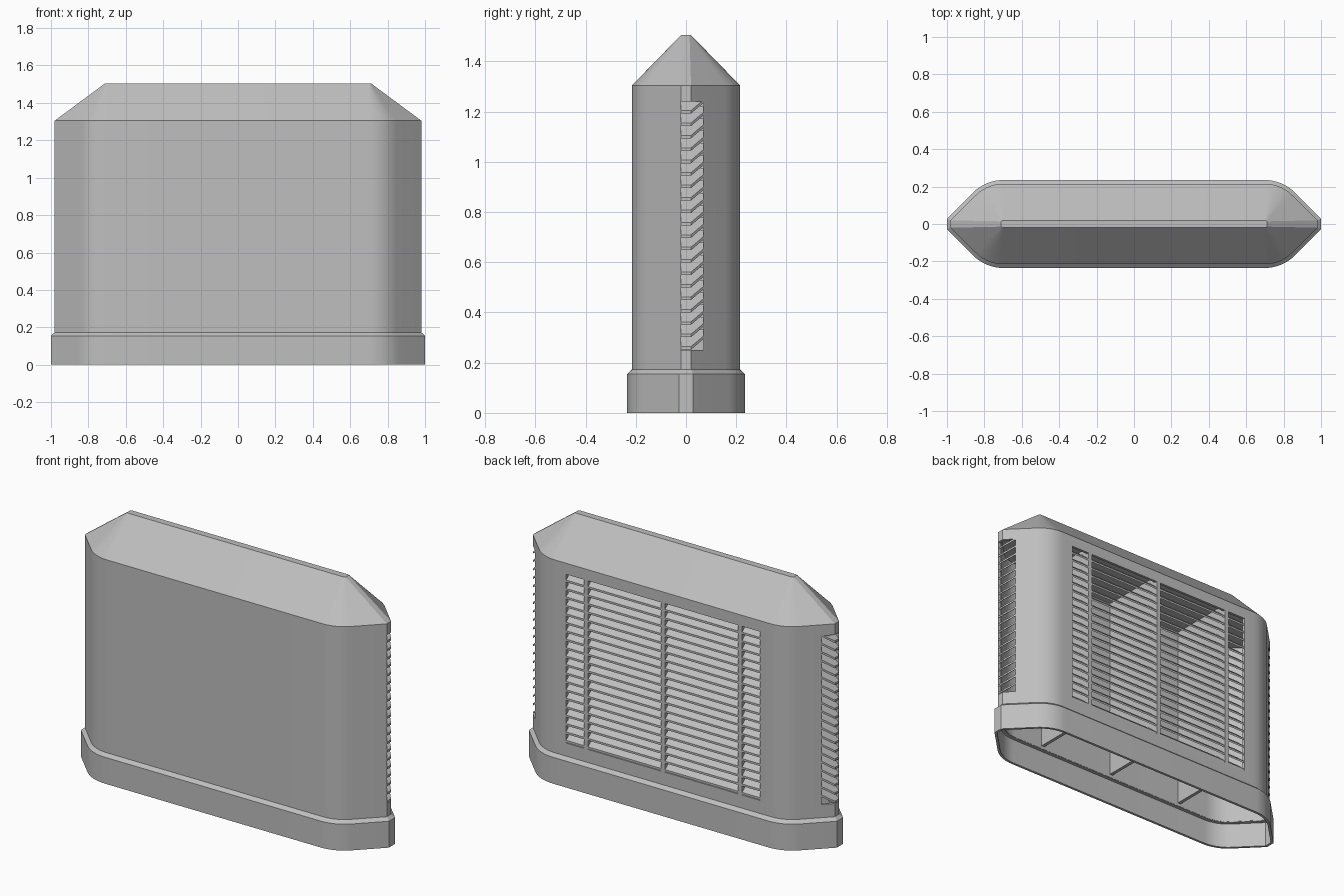
import bpy, bmesh, math

cube = bpy.data.objects.get("Cube")
if cube:
    bpy.data.objects.remove(cube, do_unlink=True)

grey = bpy.data.materials.new("warm_grey_metal")
grey.use_nodes = True
COLOUR = (0.52, 0.52, 0.52, 1)
grey.diffuse_color = COLOUR
grey.node_tree.nodes["Principled BSDF"].inputs["Base Color"].default_value = COLOUR

WIN_LOW, WIN_HIGH, SLATS = 0.25, 1.24, 20
PITCH = (WIN_HIGH - WIN_LOW) / SLATS
WIN_HALF = 0.63
WALL_Y = 0.215


def finish(bm, name):
    bmesh.ops.recalc_face_normals(bm, faces=bm.faces)
    mesh = bpy.data.meshes.new(name)
    bm.to_mesh(mesh)
    bm.free()
    mesh.materials.append(grey)
    obj = bpy.data.objects.new(name, mesh)
    bpy.context.collection.objects.link(obj)
    return obj


def footprint(offset, tip=None):
    """Long six-sided outline with rounded shoulders, grown by offset."""
    cx, cy, radius = 0.70, 0.01, 0.205 + offset
    tip = tip or 0.98 + offset
    tip_y = cx + cy + math.sqrt(2) * radius - tip
    quarter = [(tip, tip_y)]
    for i in range(9):
        a = math.radians(45 + 45 * i / 8)
        quarter.append((cx + radius * math.cos(a), cy + radius * math.sin(a)))
    half = quarter + [(-x, y) for x, y in reversed(quarter)]
    return half + [(-x, -y) for x, y in half]


def loft(name, rings, closed):
    """Skin a list of (outline, height) rings; close as a tube loop or cap it."""
    bm = bmesh.new()
    loops = [[bm.verts.new((x, y, z)) for x, y in pts] for pts, z in rings]
    pairs = list(zip(loops, loops[1:]))
    if closed:
        pairs.append((loops[-1], loops[0]))
    else:
        bm.faces.new(loops[0])
        bm.faces.new(loops[-1])
    n = len(loops[0])
    for a, b in pairs:
        for i in range(n):
            j = (i + 1) % n
            bm.faces.new((a[i], a[j], b[j], b[i]))
    return finish(bm, name)


def add_prism(bm, outline, height, thick):
    """Extruded outline whose height may vary from point to point."""
    low = [bm.verts.new((x, y, height(x, y))) for x, y in outline]
    top = [bm.verts.new((x, y, height(x, y) + thick)) for x, y in outline]
    bm.faces.new(low)
    bm.faces.new(top)
    n = len(low)
    for i in range(n):
        j = (i + 1) % n
        bm.faces.new((low[i], low[j], top[j], top[i]))


def box(name, x0, x1, y0, y1, z0, z1):
    bm = bmesh.new()
    add_prism(bm, [(x0, y0), (x1, y0), (x1, y1), (x0, y1)], lambda x, y: z0, z1 - z0)
    return finish(bm, name)


# Hollow housing with hipped roof and flat ceiling inside
WALL = -0.015
housing = loft("housing", [
    (footprint(WALL), 1.28), (footprint(WALL), 0.155),
    (footprint(0), 0.155), (footprint(0), 1.305),
    (footprint(-0.195, 0.71), 1.505)], closed=False)

# Openings in the back wall and both ends
cutters = [box("back_cutter", -WIN_HALF, WIN_HALF, 0.1, 0.3, WIN_LOW, WIN_HIGH)]
for s in (-1, 1):
    x0, x1 = sorted((s * 0.88, s * 1.1))
    cutters.append(box("end_cutter", x0, x1, -0.0195, 0.07, WIN_LOW, WIN_HIGH))
bpy.context.view_layer.objects.active = housing
for cutter in cutters:
    cutter.hide_render = True
    mod = housing.modifiers.new("opening", "BOOLEAN")
    mod.operation = "DIFFERENCE"
    mod.solver = "EXACT"
    mod.object = cutter
    bpy.ops.object.modifier_apply(modifier=mod.name)
for cutter in cutters:
    bpy.data.objects.remove(cutter, do_unlink=True)

# Open plinth skirt with chamfered top and inner ledge
plinth = loft("plinth", [
    (footprint(0.005), 0), (footprint(0.02), 0), (footprint(0.02), 0.155),
    (footprint(0), 0.173), (footprint(-0.008), 0.173),
    (footprint(WALL), 0.15), (footprint(0.005), 0.15)], closed=True)

# Back louvre slats, outer edge low
bm = bmesh.new()
outer = WALL_Y - 0.003
for i in range(SLATS):
    z = WIN_LOW + 0.002 + i * PITCH
    add_prism(bm, [(-WIN_HALF, outer), (WIN_HALF, outer),
                   (WIN_HALF, 0.15), (-WIN_HALF, 0.15)],
              lambda x, y: z + (outer - y) * 0.85, 0.012)
finish(bm, "back_louvres")

# End louvre slats, trimmed to the pointed outline
for side, s in (("left", 1), ("right", -1)):
    bm = bmesh.new()
    for i in range(SLATS):
        z = WIN_LOW + 0.002 + i * PITCH
        outline = [(0.98, -0.0195), (0.98, 0.02), (0.93, 0.07), (0.90, 0.07), (0.90, -0.0195)]
        add_prism(bm, [(s * x, y) for x, y in outline],
                  lambda x, y: z + (0.98 - abs(x)) * 0.85, 0.012)
    finish(bm, side + "_end_louvres")

# Inner divider walls with window mullions in front of them
for label, x in (("right", -0.5), ("middle", 0), ("left", 0.5)):
    box(label + "_divider", x - 0.01, x + 0.01, -0.205, 0.202, 0.173, 1.285)
    box(label + "_mullion", x - 0.013, x + 0.013, 0.15, WALL_Y, WIN_LOW, WIN_HIGH)

# Smooth the rounded shoulders only
bpy.ops.object.select_all(action="DESELECT")
for obj in (housing, plinth):
    obj.select_set(True)
bpy.context.view_layer.objects.active = housing
bpy.ops.object.shade_smooth_by_angle(angle=math.radians(25))
